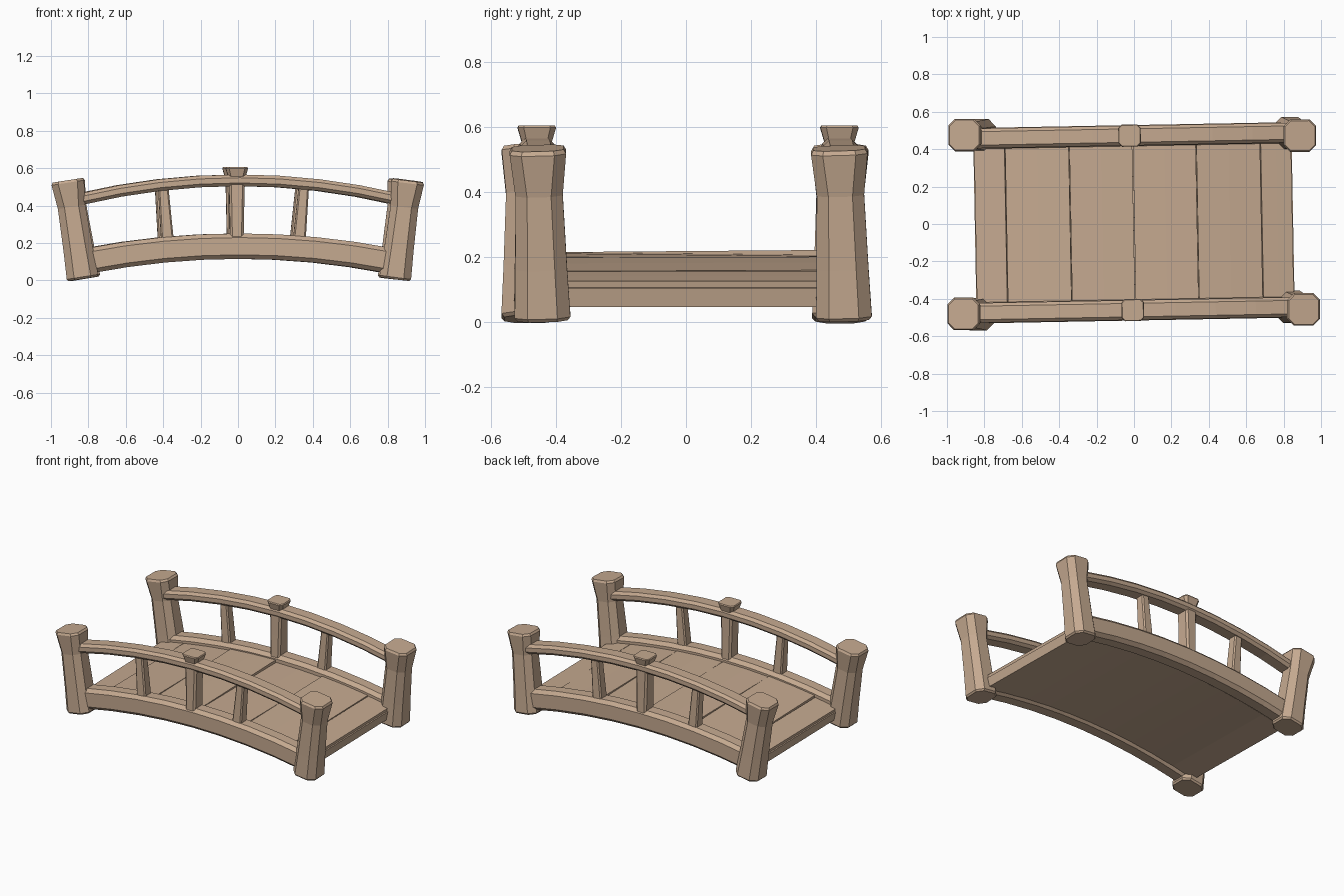
import bpy, math
from mathutils import Vector, Matrix

if "Cube" in bpy.data.objects:
    bpy.data.objects.remove(bpy.data.objects["Cube"])

wood = bpy.data.materials.new("wood")
wood.diffuse_color = (0.56, 0.40, 0.28, 1)
wood.use_nodes = True
wood.node_tree.nodes["Principled BSDF"].inputs["Base Color"].default_value = wood.diffuse_color
SKEW = Matrix.Rotation(0.0185, 4, 'Z')      # the whole span sits slightly askew


def octagon(a, b, c):
    """Chamfered rectangle, half sizes a x b, corner cut c."""
    return [(a, b - c), (a - c, b), (c - a, b), (-a, b - c),
            (-a, c - b), (c - a, -b), (a - c, -b), (a, c - b)]


def loft(name, rings, matrix=Matrix()):
    """Skin a list of equal-length rings and cap both ends."""
    n = len(rings[0])
    verts = [matrix @ Vector(p) for r in rings for p in r]
    faces = [(i * n + j, i * n + (j + 1) % n, (i + 1) * n + (j + 1) % n, (i + 1) * n + j)
             for i in range(len(rings) - 1) for j in range(n)]
    faces += [tuple(reversed(range(n))), tuple(range(len(verts) - n, len(verts)))]
    me = bpy.data.meshes.new(name)
    me.from_pydata(verts, [], faces)
    me.materials.append(wood)
    ob = bpy.data.objects.new(name, me)
    bpy.context.collection.objects.link(ob)
    return ob


def arch(name, section, x0, x1, y, z, k, steps, roll=0.0):
    """Sweep a (y, z) section along the parabola z - k x^2."""
    rings = []
    for i in range(steps + 1):
        x = x0 + (x1 - x0) * i / steps
        a = math.atan(-2 * k * x)
        rings.append([(x - v * math.sin(a), y + u, z - k * x * x + v * math.cos(a) + u * roll)
                      for u, v in section])
    return loft(name, rings, SKEW)


def column(name, base, top, levels, matrix=Matrix()):
    """Leaning column; levels are (fraction of length, half x, half y, chamfer)."""
    base, top = Vector(base), Vector(top)
    axis = top - base
    rot = Vector((0, 0, 1)).rotation_difference(axis).to_matrix()
    rings = [[base + axis * t + rot @ Vector((u, v, 0)) for u, v in octagon(a, b, c)]
             for t, a, b, c in levels]
    return loft(name, rings, matrix)


# Flared corner posts
flare = [(0, .077, .077, .034), (.02, .085, .086, .04), (.3, .079, .08, .038),
         (.73, .074, .073, .036), (.975, .088, .087, .036), (1, .08, .08, .032)]
for name, base, top in (
        ("post_front_left", (-.83, -.483, .008), (-.912, -.481, .535)),
        ("post_back_left", (-.82, .475, .008), (-.908, .475, .535)),
        ("post_front_right", (.84, -.442, .008), (.908, -.457, .535)),
        ("post_back_right", (.832, .487, .008), (.888, .472, .535))):
    column(name, base, top, flare)

# Both sides: arched handrail, arched beam, balusters, centre post with cap
for side, y in (("front", -.46), ("back", .473)):
    arch("handrail_" + side, octagon(.053, .031, .017), -.85, .85, y, .535, .14, 8)
    arch("side_beam_" + side, octagon(.056, .068, .022), -.81, .81, y, .183, .12, 8)
    for label, xb, xt in (("left", -.385, -.41), ("right", .318, .345)):
        column(f"baluster_{label}_{side}", (xb, y, .2), (xt, y, .52),
               [(0, .034, .036, .008), (1, .027, .03, .008)], SKEW)
    column("centre_post_" + side, (-.015, y, .225), (-.015, y, .54),
           [(0, .036, .05, .012), (.5, .039, .047, .012), (1, .043, .045, .012)], SKEW)
    column("centre_cap_" + side, (-.015, y, .54), (-.015, y, .605),
           [(0, .042, .042, .014), (.9, .06, .059, .018), (1, .056, .055, .016)], SKEW)

# Deck: smooth underside slab with slightly uneven planks on top
slab = [(.42, -.03), (.42, .03), (-.42, .03), (-.42, -.03)]
arch("deck_slab", slab, -.845, .845, 0, .16, .12, 10)
plank = [(.42, -.02), (.42, .02), (-.42, .02), (-.42, -.02)]
edges = [-.845, -.68, -.338, 0, .338, .68, .845]
lifts = [0, .006, .008, .0, .003, .001]
rolls = [.006, -.008, .008, -.01, .004, 0]
for i in range(6):
    arch(f"deck_plank_{i + 1}", plank, edges[i] + .002, edges[i + 1] - .002,
         0, .19 + lifts[i], .12, 2, rolls[i])

# Consistent outward normals
import bmesh
for ob in bpy.context.collection.objects:
    bm = bmesh.new()
    bm.from_mesh(ob.data)
    bmesh.ops.recalc_face_normals(bm, faces=bm.faces)
    bm.to_mesh(ob.data)
    bm.free()
